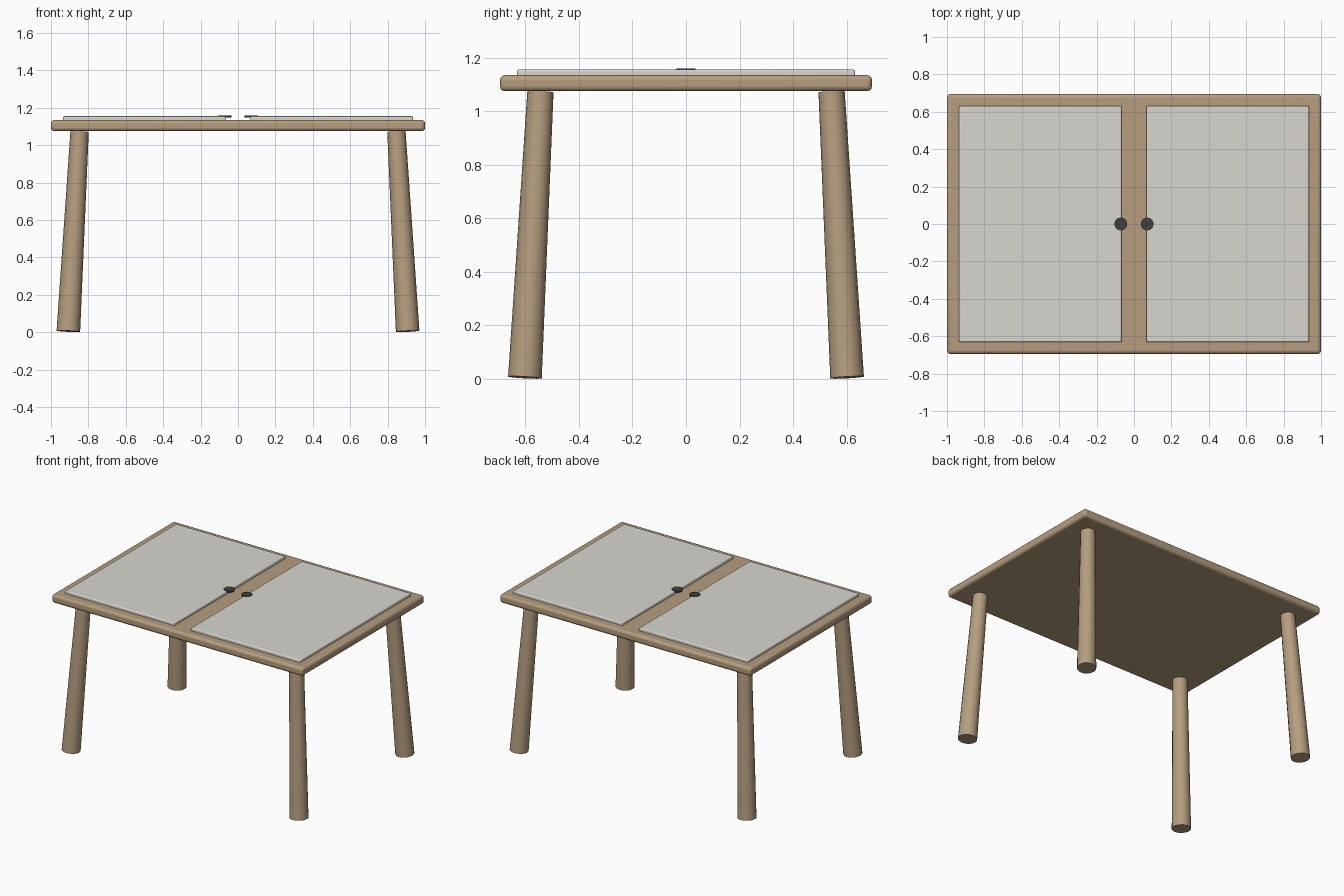
import bpy
import math
from mathutils import Vector

if "Cube" in bpy.data.objects:
    bpy.data.objects.remove(bpy.data.objects["Cube"])


def material(name, rgb):
    m = bpy.data.materials.new(name)
    m.use_nodes = True
    m.diffuse_color = (*rgb, 1)
    m.node_tree.nodes["Principled BSDF"].inputs["Base Color"].default_value = (*rgb, 1)
    return m


wood = material("light wood", (0.46, 0.34, 0.21))
panel_grey = material("panel grey", (0.68, 0.67, 0.62))
dark = material("dark knob", (0.05, 0.05, 0.05))


def finish(name, mat):
    ob = bpy.context.object
    ob.name = name
    ob.data.materials.append(mat)
    bpy.ops.object.shade_smooth_by_angle(angle=math.radians(40))
    return ob


def slab(name, mat, low, high, bevel):
    """Box between two corners with softened edges."""
    low, high = Vector(low), Vector(high)
    bpy.ops.mesh.primitive_cube_add(size=1, location=(low + high) / 2)
    bpy.context.object.scale = high - low
    bpy.ops.object.transform_apply(location=False, rotation=False)
    ob = finish(name, mat)
    mod = ob.modifiers.new("Soft edges", "BEVEL")
    mod.width = bevel
    mod.segments = 3
    return ob


def leg(name, sx, sy):
    """Tapered round leg splayed towards its corner."""
    foot = Vector((sx * 0.907, sy * 0.602, 0.005))
    top = Vector((sx * 0.847, sy * 0.544, 1.073))
    axis = top - foot
    bpy.ops.mesh.primitive_cone_add(vertices=16, radius1=0.063, radius2=0.049,
                                    depth=axis.length, location=(foot + top) / 2)
    bpy.context.object.rotation_euler = (
        math.asin(-axis.y / axis.length), math.atan2(axis.x, axis.z), 0)
    finish(name, wood)


# Top board
slab("table_top", wood, (-1, -0.695, 1.075), (1, 0.695, 1.135), 0.018)

# Paired lids and their knobs
for side, s in (("left", 1), ("right", -1)):
    x0, x1 = sorted((s * 0.066, s * 0.935))
    slab(side + "_lid", panel_grey, (x0, -0.632, 1.125), (x1, 0.632, 1.155), 0.007)
    bpy.ops.mesh.primitive_cylinder_add(vertices=12, radius=0.035, depth=0.012,
                                        location=(s * 0.071, 0, 1.153))
    finish(side + "_knob", dark)

# Legs
for side, sx in (("left", 1), ("right", -1)):
    for end, sy in (("front", -1), ("back", 1)):
        leg(f"{end}_{side}_leg", sx, sy)
